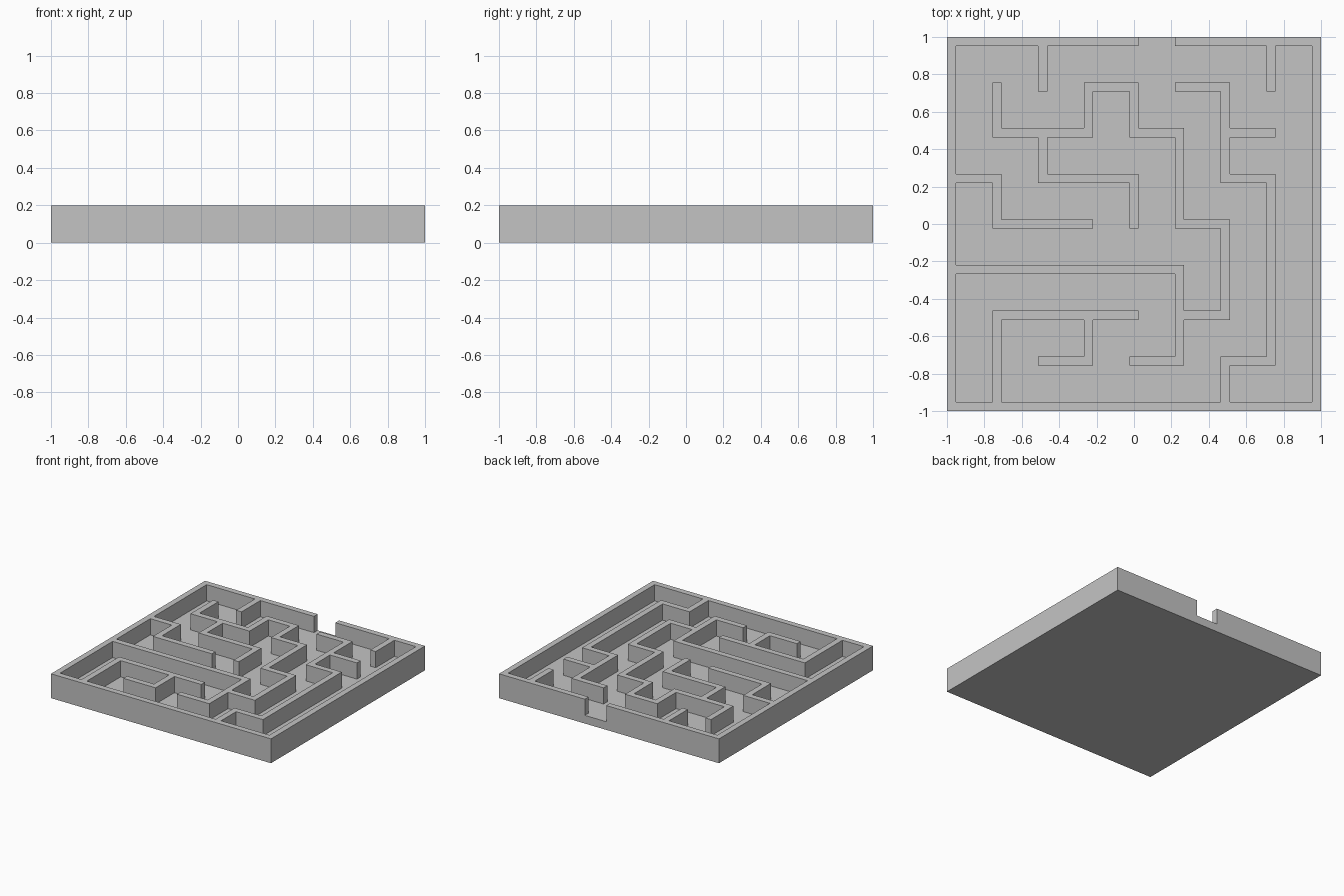
import bpy
import bmesh
import math

cube = bpy.data.objects.get("Cube")
if cube:
    bpy.data.objects.remove(cube, do_unlink=True)

CELLS = 8               # maze cells per side
HALF = 0.0244           # half the wall thickness
STEP = (2 - 2 * HALF) / CELLS
LEVELS = (0, 0.067, 0.2)  # underside, floor, wall top
SIZE = 2 * CELLS + 1

# Wall centre lines, as corner points on the maze grid
WALLS = [
    [(4, 8), (0, 8), (0, 0), (8, 0), (8, 8), (5, 8)],      # rim with doorway
    [(2, 8), (2, 7)],
    [(7, 8), (7, 7)],
    [(1, 7), (1, 6), (3, 6), (3, 7), (4, 7), (4, 6), (5, 6), (5, 4),
     (6, 4), (6, 2), (5, 2), (5, 1), (4, 1)],
    [(5, 2), (5, 3), (0, 3)],
    [(2, 6), (2, 5), (4, 5), (4, 4)],
    [(0, 5), (1, 5), (1, 4), (3, 4)],
    [(5, 7), (6, 7), (6, 5), (7, 5), (7, 1), (6, 1), (6, 0)],
    [(6, 6), (7, 6)],
    [(1, 0), (1, 2), (4, 2)],
    [(3, 2), (3, 1), (2, 1)],
]


def wall_cells():
    """Cells covered by walls; even indices are posts, odd ones are spans."""
    cells = set()
    for path in WALLS:
        for (ax, ay), (bx, by) in zip(path, path[1:]):
            for i in range(2 * min(ax, bx), 2 * max(ax, bx) + 1):
                for j in range(2 * min(ay, by), 2 * max(ay, by) + 1):
                    cells.add((i, j))
    return cells


# Grid lines alternate between the two sides of each wall line
lines = [-1 + HALF + k * STEP + side * HALF
         for k in range(CELLS + 1) for side in (-1, 1)]

# Solid blocks: full floor slab plus the walls above it
solid = {(i, j, 0) for i in range(SIZE) for j in range(SIZE)}
solid |= {(i, j, 1) for i, j in wall_cells()}

bm = bmesh.new()
corners = {}


def corner(key):
    if key not in corners:
        i, j, k = key
        corners[key] = bm.verts.new((lines[i], lines[j], LEVELS[k]))
    return corners[key]


# Skin only the exposed sides of the blocks
for block in solid:
    for axis in range(3):
        for side in (0, 1):
            near = list(block)
            near[axis] += 2 * side - 1
            if tuple(near) in solid:
                continue
            u, v = (axis + 1) % 3, (axis + 2) % 3
            quad = []
            for du, dv in ((0, 0), (1, 0), (1, 1), (0, 1)):
                key = list(block)
                key[axis] += side
                key[u] += du
                key[v] += dv
                quad.append(corner(tuple(key)))
            bm.faces.new(quad if side else quad[::-1])

# Merge the flat areas into clean faces
bmesh.ops.dissolve_limit(bm, angle_limit=math.radians(1),
                         verts=bm.verts[:], edges=bm.edges[:])

mesh = bpy.data.meshes.new("maze_board")
bm.to_mesh(mesh)
bm.free()
maze = bpy.data.objects.new("maze_board", mesh)
bpy.context.collection.objects.link(maze)

# Plain grey material
grey = bpy.data.materials.new("plain_grey")
grey.use_nodes = True
colour = (0.55, 0.55, 0.55, 1)
grey.diffuse_color = colour
grey.node_tree.nodes["Principled BSDF"].inputs["Base Color"].default_value = colour
mesh.materials.append(grey)
